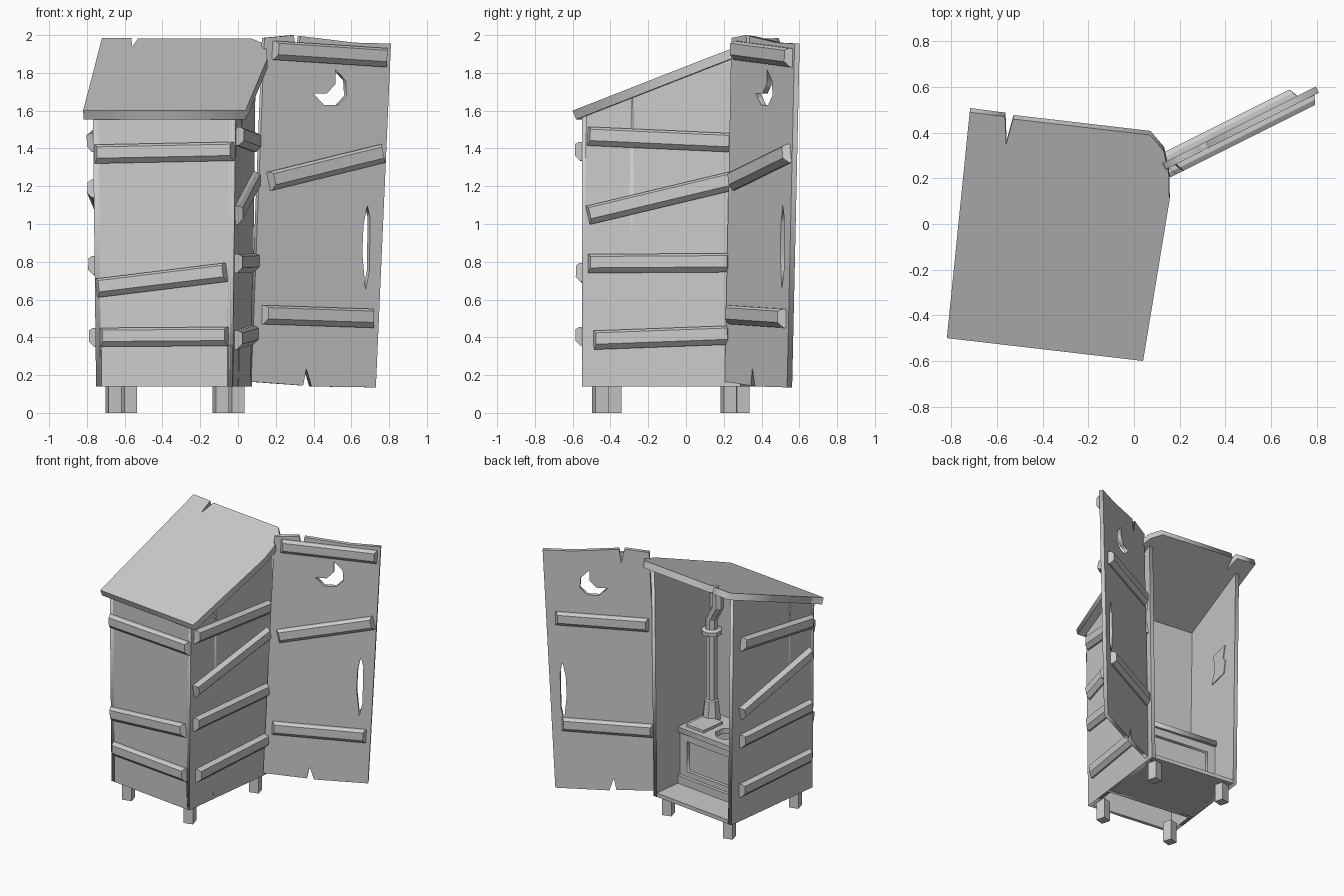
import bpy, bmesh
from math import radians, cos, sin, pi
from mathutils import Matrix, Vector

if "Cube" in bpy.data.objects:
    bpy.data.objects.remove(bpy.data.objects["Cube"])

BODY = Matrix.Rotation(radians(-7), 4, 'Z')      # the shed stands slightly turned
V3 = Vector


def finish(name, bm):
    bmesh.ops.remove_doubles(bm, verts=bm.verts, dist=1e-5)
    bmesh.ops.recalc_face_normals(bm, faces=bm.faces)
    me = bpy.data.meshes.new(name)
    bm.to_mesh(me)
    bm.free()
    ob = bpy.data.objects.new(name, me)
    bpy.context.collection.objects.link(ob)
    return ob


def plate(name, loops, origin, X, Y, depth, world=Matrix()):
    """Flat board: first loop is the outline, further loops are holes."""
    cu = bpy.data.curves.new(name, 'CURVE')
    cu.dimensions, cu.fill_mode, cu.extrude = '2D', 'BOTH', 0.5
    for loop in loops:
        sp = cu.splines.new('POLY')
        sp.points.add(len(loop) - 1)
        for p, (x, y) in zip(sp.points, loop):
            p.co = (x, y, 0, 1)
        sp.use_cyclic_u = True
    tmp = bpy.data.objects.new(name, cu)
    bpy.context.collection.objects.link(tmp)
    dg = bpy.context.evaluated_depsgraph_get()
    me = bpy.data.meshes.new_from_object(tmp.evaluated_get(dg))
    bm = bmesh.new()
    bm.from_mesh(me)
    bpy.data.objects.remove(tmp)
    bpy.data.meshes.remove(me)
    X, Y, N = V3(X), V3(Y), V3(depth)
    for v in bm.verts:
        v.co = world @ (V3(origin) + X * v.co.x + Y * v.co.y + N * (v.co.z + 0.5))
    return finish(name, bm)


def box(name, lo, hi, world=BODY):
    lo, hi = V3(lo), V3(hi)
    bm = bmesh.new()
    bmesh.ops.create_cube(bm, size=1)
    for v in bm.verts:
        v.co = world @ V3([(lo[i] + hi[i]) / 2 + v.co[i] * (hi[i] - lo[i]) for i in range(3)])
    return finish(name, bm)


def batten(name, p0, p1, normal, world=Matrix()):
    """Chamfered plank lying on a wall from p0 to p1."""
    p0, p1, n = V3(p0), V3(p1), V3(normal).normalized()
    a = (p1 - p0).normalized()
    h = n.cross(a)
    h = h if h.z > 0 else -h
    prof = [(-.05, -.005), (-.05, .012), (-.022, .04), (.038, .04), (.05, .02), (.05, -.005)]
    bm = bmesh.new()
    ends = [[bm.verts.new(world @ (p + h * y + n * t + a * d * max(t, 0) * .5)) for y, t in prof]
            for p, d in ((p0, 1), (p1, -1))]
    for e in ends:
        bm.faces.new(e)
    for i in range(6):
        j = (i + 1) % 6
        bm.faces.new((ends[0][i], ends[0][j], ends[1][j], ends[1][i]))
    return finish(name, bm)


def lathe_path(name, rings, sides=8):
    """Tube through horizontal rings (u, v, z, radius)."""
    bm = bmesh.new()
    rows = [[bm.verts.new(BODY @ V3((u + r * cos(2 * pi * (i + .5) / sides),
                                     v + r * sin(2 * pi * (i + .5) / sides), z)))
             for i in range(sides)] for u, v, z, r in rings]
    for a, b in zip(rows, rows[1:]):
        for i in range(sides):
            j = (i + 1) % sides
            bm.faces.new((a[i], a[j], b[j], b[i]))
    bm.faces.new(rows[0])
    bm.faces.new(rows[-1])
    return finish(name, bm)


# --- shed walls (body frame: u across, v deep, z up) ---
U0, U1, VF, VB, ZB = -.688, .036, -.549, .295, .14
FL = .012                                           # outward flare per unit height
zroof = lambda v: 1.548 + .387 * (v + .60)          # roof underside
side = [(VF, ZB), (VB, ZB), (VB, zroof(VB)), (VF, zroof(VF))]
plate("right_wall", [side], (U1, 0, 0), (0, 1, 0), (FL, 0, 1), (-.03, 0, 0), BODY)
plate("left_wall", [side], (U0, 0, 0), (0, 1, 0), (-FL, 0, 1), (.03, 0, 0), BODY)
for nm, v, z0 in (("front_wall", VF, ZB), ("inner_wall", -.30, ZB)):
    zt = zroof(v) + .005
    plate(nm, [[(U0 - FL * z0, z0), (U1 + FL * z0, z0), (U1 + FL * zt, zt), (U0 - FL * zt, zt)]],
          (0, v, 0), (1, 0, 0), (0, 0, 1), (0, .025, 0), BODY)
box("floor", (U0 + .01, -.29, ZB), (U1 - .01, VB - .002, ZB + .03))

# --- legs ---
for nu, u in (("left", -.608), ("right", -.035)):
    for nv, v in (("front", -.462), ("back", .222)):
        box(f"{nv}_{nu}_leg", (-.035, -.035, 0), (.035, .035, .16),
            BODY @ Matrix.Translation((u, v, 0)) @ Matrix.Rotation(radians(22), 4, 'Z'))

# --- sloping roof with chipped corner and split ---
roof = [(-.82, -.50), (.04, -.60), (.155, .10), (.152, .22), (.13, .32), (.07, .39),
        (-.53, .46), (-.56, .35), (-.565, .47), (-.72, .49)]
gx, gy = .0447, .3843
nrm = V3((-gx, -gy, 1)).normalized()
plate("roof", [roof], (0, 0, 1.829), (1, 0, gx), (0, 1, gy), nrm * -.05)

# --- wall battens: start and end height ---
for i, (a, za, b, zb) in enumerate([(-.70, 1.37, .05, 1.385), (-.69, .66, .01, .745),
                                    (-.67, .40, .02, .405)]):
    batten(f"front_batten_{i}", (a, VF, za), (b, VF, zb), (0, -1, 0), BODY)
for i, (a, za, b, zb) in enumerate([(-.52, 1.465, .26, 1.43), (-.52, 1.045, .26, 1.23),
                                    (-.52, .79, .25, .795), (-.49, .385, .25, .412)]):
    batten(f"right_batten_{i}", (U1 + FL * za, a, za), (U1 + FL * zb, b, zb), (1, 0, 0), BODY)
for i, (za, zb) in enumerate([(1.43, 1.51), (1.19, .97), (.78, .76), (.40, .38)]):
    batten(f"left_batten_{i}", (U0 - FL * za, -.52, za), (U0 - FL * zb, .22, zb), (-1, 0, 0), BODY)

# --- open door, drawn as seen from the front (x, z) ---
DX = V3((1, .5, 0))                                  # one unit of x along the door
DO = V3((0, .17, 0))
DN = V3((.447, -.894, 0))                            # outer face direction
door = [(.07, .165), (.345, .145), (.362, .235), (.39, .14), (.73, .135), (.81, 1.955),
        (.62, 1.96), (.33, 1.995), (.315, 1.89), (.295, 2.0), (.14, 1.985)]
moon = [(.515, 1.82), (.57, 1.76), (.575, 1.68), (.53, 1.63), (.455, 1.63), (.40, 1.69),
        (.47, 1.69), (.515, 1.74)]
crack = [(.685, 1.10), (.70, 1.03), (.695, .75), (.675, .65), (.658, .85), (.665, 1.0)]
plate("door", [door, moon, crack], DO, DX, (0, 0, 1), DN * -.03)
on_door = lambda x, z: DO + DX * x + V3((0, 0, z))
for i, (a, za, b, zb) in enumerate([(.18, 1.92, .79, 1.88), (.16, 1.225, .77, 1.375),
                                    (.125, .52, .72, .50)]):
    batten(f"door_front_batten_{i}", on_door(a, za), on_door(b, zb), DN)
for i, (a, za, b, zb) in enumerate([(.14, 1.43, .73, 1.44), (.11, .62, .69, .63)]):
    batten(f"door_back_batten_{i}", on_door(a, za) - DN * .03, on_door(b, zb) - DN * .03, -DN)

# --- bench with seat hole, framed front and plinth ---
L, R = U0 + .02, U1 - .02
hole = [(-.33 + .10 * cos(i * pi / 4 + .39), -.08 + .10 * sin(i * pi / 4 + .39)) for i in range(8)]
plate("bench_top", [[(L, -.285), (R, -.285), (R, .07), (L, .07)], hole],
      (0, 0, .56), (1, 0, 0), (0, 1, 0), (0, 0, .04), BODY)
frame = [(L, .17), (R, .17), (R, .56), (L, .56)]
panel = [(L + .07, .27), (R - .07, .27), (R - .07, .50), (L + .07, .50)]
plate("bench_frame", [frame, panel], (0, .05, 0), (1, 0, 0), (0, 0, 1), (0, -.025, 0), BODY)
box("bench_panel", (L, .0, .17), (R, .025, .56))
box("bench_plinth", (L, .05, .17), (R, .075, .23))
box("seat_lid", (-.19, -.17, .60), (-.03, .03, .62))

# --- vent pipe with flared foot, collar and bend ---
pu, pv = -.06, -.20
lathe_path("vent_pipe", [(pu, pv, .60, .068), (pu, pv, .74, .052), (pu, pv, .75, .042),
                         (pu, pv, 1.24, .042), (pu, pv, 1.25, .075), (pu, pv, 1.28, .075),
                         (pu, pv, 1.29, .045), (pu, pv, 1.36, .045), (pu - .06, pv, 1.47, .045),
                         (pu - .06, pv, 1.54, .045), (pu - .05, pv, 1.71, .05)])

# --- torn paper pinned to the inner left wall ---
paper = [(0, 1.10), (.16, 1.12), (.18, 1.22), (.15, 1.25), (.17, 1.35), (.02, 1.33), (.04, 1.2)]
plate("paper", [paper], (U0 + .03, .0, 0), (0, 1, 0), (-FL, 0, 1), (.006, 0, 0), BODY)
